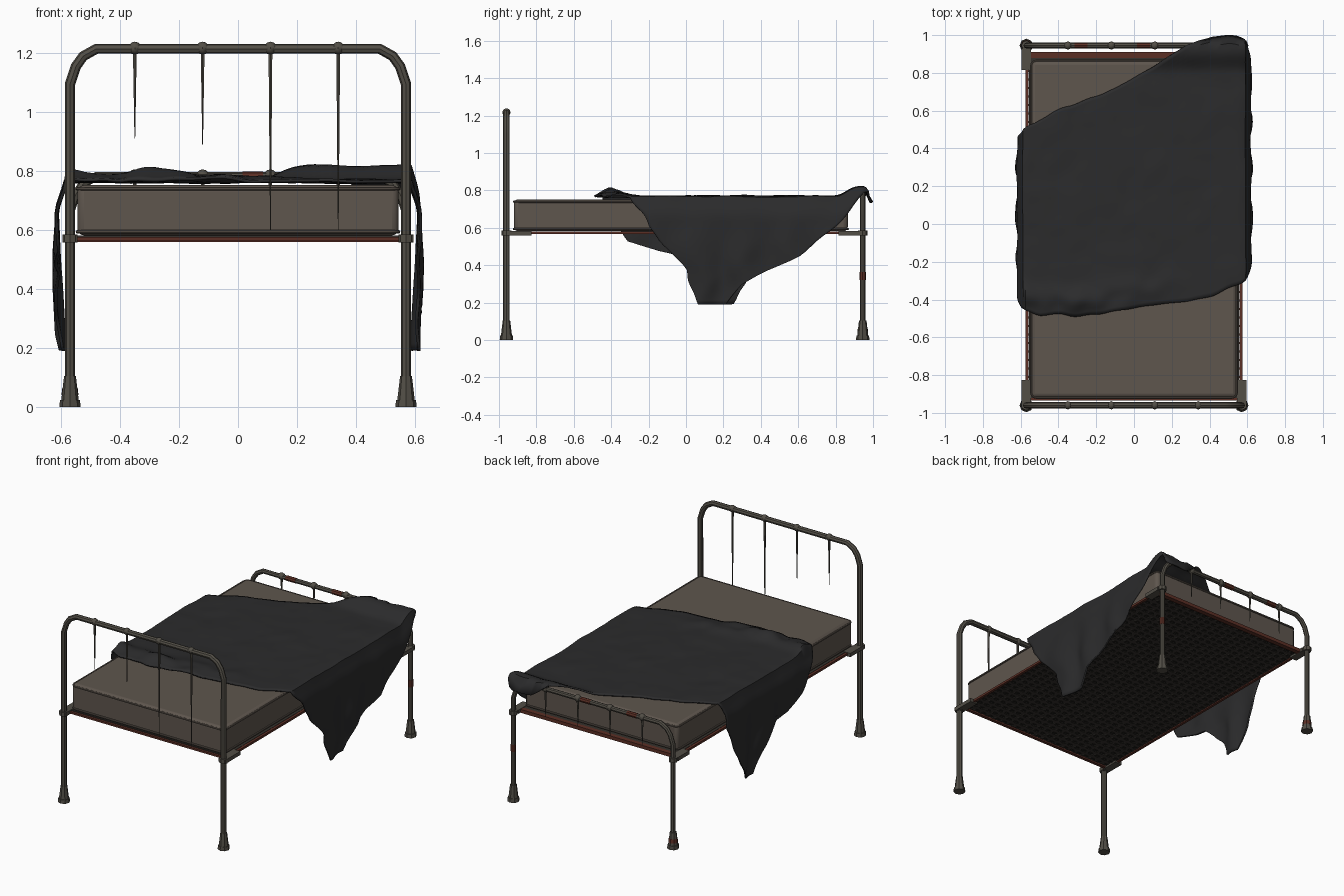
import bpy, math
from mathutils import Vector, noise

cube = bpy.data.objects.get("Cube")
if cube:
    bpy.data.objects.remove(cube)


def material(name, rgb):
    m = bpy.data.materials.new(name)
    m.use_nodes = True
    m.diffuse_color = (*rgb, 1)
    bsdf = next(n for n in m.node_tree.nodes if n.type == 'BSDF_PRINCIPLED')
    bsdf.inputs["Base Color"].default_value = (*rgb, 1)
    return m


METAL = material("weathered metal", (.085, .077, .062))
RUST = material("rust", (.105, .028, .018))
TICKING = material("mattress cloth", (.112, .092, .075))
WOOL = material("dark blanket", (.024, .024, .025))
SPRING = material("dark spring wire", (.035, .031, .026))


def finish(name, mat, smooth=True):
    ob = bpy.context.object
    ob.name = name
    ob.data.materials.clear()
    ob.data.materials.append(mat)
    if smooth:
        bpy.ops.object.shade_smooth_by_angle(angle=math.radians(40))
    return ob


def activate(ob):
    bpy.ops.object.select_all(action='DESELECT')
    ob.select_set(True)
    bpy.context.view_layer.objects.active = ob


def box(name, mat, lo, hi):
    mid = [(a + b) / 2 for a, b in zip(lo, hi)]
    bpy.ops.mesh.primitive_cube_add(size=1, location=mid)
    bpy.context.object.scale = [b - a for a, b in zip(lo, hi)]
    bpy.ops.object.transform_apply(location=False, rotation=False)
    return finish(name, mat, False)


def cone(name, mat, x, y, z0, z1, r0, r1, sides=8):
    bpy.ops.mesh.primitive_cone_add(vertices=sides, radius1=r0, radius2=r1,
                                    depth=z1 - z0, location=(x, y, (z0 + z1) / 2))
    return finish(name, mat)


def tube(name, mat, points, radius, closed=False):
    cu = bpy.data.curves.new(name, 'CURVE')
    cu.dimensions = '3D'
    cu.bevel_depth, cu.bevel_resolution, cu.use_fill_caps = radius, 2, True
    sp = cu.splines.new('POLY')
    sp.points.add(len(points) - 1)
    for p, co in zip(sp.points, points):
        p.co = (*co, 1)
    sp.use_cyclic_u = closed
    ob = bpy.data.objects.new(name, cu)
    bpy.context.collection.objects.link(ob)
    activate(ob)
    bpy.ops.object.convert(target='MESH')
    return finish(name, mat)


def bed_end(label, y, top, radius, tips):
    # Bent tube arch with both legs
    half = [(.57, 0), (.57, top - .12), (.55, top - .06), (.525, top - .025), (.48, top)]
    path = [(-x, y, z) for x, z in half] + [(x, y, z) for x, z in reversed(half)]
    tube(label + "_arch", METAL, path, radius)
    for side, x in (("left", .57), ("right", -.57)):
        cone(f"{label}_{side}_foot", METAL, x, y, .02, .105, .03, .02)
        cone(f"{label}_{side}_foot_plate", METAL, x, y, 0, .024, .036, .034)
        cone(f"{label}_{side}_collar", METAL, x, y, .558, .585, .026, .026)
    # Broken spindles hanging from knobs
    for i, tip in enumerate(tips):
        x = -.35 + .23 * i
        cone(f"{label}_spindle_{i + 1}", METAL, x, y, tip, top, .0015, .0075, 6)
        bpy.ops.mesh.primitive_uv_sphere_add(segments=8, ring_count=6, radius=.022,
                                             location=(x, y, top + .002))
        finish(f"{label}_knob_{i + 1}", METAL)


bed_end("headboard", -.96, 1.215, .0175, (.91, .89, .6, .6))
bed_end("footboard", .945, .782, .015, (.6, .6, .6, .6))

# Side rails, cross rails and corner brackets
for side, s in (("left", 1), ("right", -1)):
    xs = sorted((s * .558, s * .574))
    box(side + "_rail", RUST, (xs[0], -.94, .566), (xs[1], .92, .58))
    xs = sorted((s * .545, s * .595))
    box(side + "_head_bracket", METAL, (xs[0], -.975, .56), (xs[1], -.825, .584))
    box(side + "_foot_bracket", METAL, (xs[0], .815, .56), (xs[1], .93, .584))
box("head_cross_rail", RUST, (-.56, -.935, .564), (.56, -.915, .576))
box("foot_cross_rail", RUST, (-.56, .88, .56), (.56, .91, .582))

# Rust patches wrapped round the tubes
cone("foot_left_rust", RUST, .57, .945, .32, .365, .0165, .0165)
cone("foot_right_rust", RUST, -.57, .945, .04, .065, .029, .026)
for i, x in enumerate((-.28, .05)):
    tube(f"foot_bar_rust_{i + 1}", RUST, [(x - .035, .945, .782), (x + .035, .945, .782)], .0165)

# Mattress with piped seams
mattress = box("mattress", TICKING, (-.545, -.92, .582), (.545, .865, .752))
bev = mattress.modifiers.new("soft edges", 'BEVEL')
bev.width, bev.segments = .022, 3
activate(mattress)
bpy.ops.object.shade_smooth_by_angle(angle=math.radians(40))


def rounded_loop(hx, y0, y1, z, r):
    pts = []
    for q, (cx, cy) in enumerate(((hx - r, y1 - r), (r - hx, y1 - r),
                                  (r - hx, y0 + r), (hx - r, y0 + r))):
        for k in range(4):
            a = math.pi / 2 * (q + k / 3)
            pts.append((cx + r * math.cos(a), cy + r * math.sin(a), z))
    return pts


for name, z in (("top_piping", .74), ("bottom_piping", .594)):
    tube(name, TICKING, rounded_loop(.545, -.92, .865, z, .03), .006, True)

# Spring base: dark sheet with rows of wire links underneath
box("spring_sheet", SPRING, (-.557, -.92, .573), (.557, .885, .581))
bpy.ops.mesh.primitive_torus_add(major_segments=8, minor_segments=3, major_radius=.016,
                                 minor_radius=.003, location=(-.535, -.9, .571))
links = finish("spring_links", SPRING)
links.scale = (1.4, .6, 1)
bpy.ops.object.transform_apply(location=False, rotation=False)
for axis, count, step in ((0, 21, .0535), (1, 40, .045)):
    arr = links.modifiers.new("rows", 'ARRAY')
    arr.count, arr.use_relative_offset, arr.use_constant_offset = count, False, True
    offset = [0, 0, 0]
    offset[axis] = step
    arr.constant_offset_displace = offset

# Blanket outline: (distance across, head edge y, foot edge y), laid flat
EDGE, TOP = .585, .766
OUTLINE = [(-1.17, .17, .25), (-1.05, .12, .32), (-.91, -.06, .39), (-.83, -.31, .43),
           (-.62, -.45, .48), (-.5, -.475, .56), (-.3, -.49, .64), (-.1, -.46, .72),
           (.1, -.43, .83), (.28, -.41, .95), (.42, -.38, .99), (.56, -.32, .99),
           (.61, -.28, .97), (.75, -.2, .8), (.9, -.08, .63), (.98, 0, .45),
           (1.07, .03, .29), (1.17, .06, .21)]


def outline_at(u):
    for a, b in zip(OUTLINE, OUTLINE[1:]):
        if u <= b[0]:
            f = (u - a[0]) / (b[0] - a[0])
            return [a[i] + (b[i] - a[i]) * f for i in (1, 2)]
    return OUTLINE[-1][1:]


def step(a, b, v):
    t = min(1, max(0, (v - a) / (b - a)))
    return t * t * (3 - 2 * t)


def drape(u, y, head):
    n = noise.noise(Vector((u * 4, y * 4, 0)))
    fine = noise.noise(Vector((u * 11, y * 9, 3)))
    s = max(0, abs(u) - EDGE)
    sign = 1 if u > 0 else -1
    lift = .05 * step(.8, .92, y) - .08 * step(.955, .99, y)
    bundle = math.exp(-((y - head - .08) / .07) ** 2) * (1 - step(-.1, .3, u))
    z = TOP + .006 * n + .004 * fine + lift * (1 - step(0, .3, s))
    z += bundle * (.03 + .03 * fine) * (1 - step(-.02, .05, s))
    if s == 0:
        return u, y, z
    # Hanging sides ripple and swing slightly outward
    fold = math.sin(y * 26 + 2 * n) * .012 * step(.05, .4, s)
    out = EDGE + .03 * step(0, .12, s) - .012 * step(.25, .6, s) + fold + .006 * n
    return sign * out, y + .012 * fine, z - max(0, s - .01)


COLS, ROWS = 90, 60
verts = []
for i in range(COLS + 1):
    u = OUTLINE[0][0] + (OUTLINE[-1][0] - OUTLINE[0][0]) * i / COLS
    head, foot = outline_at(u)
    ragged = .015 * noise.noise(Vector((u * 9, 7, 0)))
    verts += [drape(u, head + ragged + (foot - head) * j / ROWS, head) for j in range(ROWS + 1)]
faces = []
for i in range(COLS):
    for j in range(ROWS):
        k = i * (ROWS + 1) + j
        faces.append((k, k + ROWS + 1, k + ROWS + 2, k + 1))
mesh = bpy.data.meshes.new("blanket")
mesh.from_pydata(verts, [], faces)
blanket = bpy.data.objects.new("blanket", mesh)
bpy.context.collection.objects.link(blanket)
activate(blanket)
finish("blanket", WOOL)
solid = blanket.modifiers.new("thickness", 'SOLIDIFY')
solid.thickness, solid.offset = .01, 0
